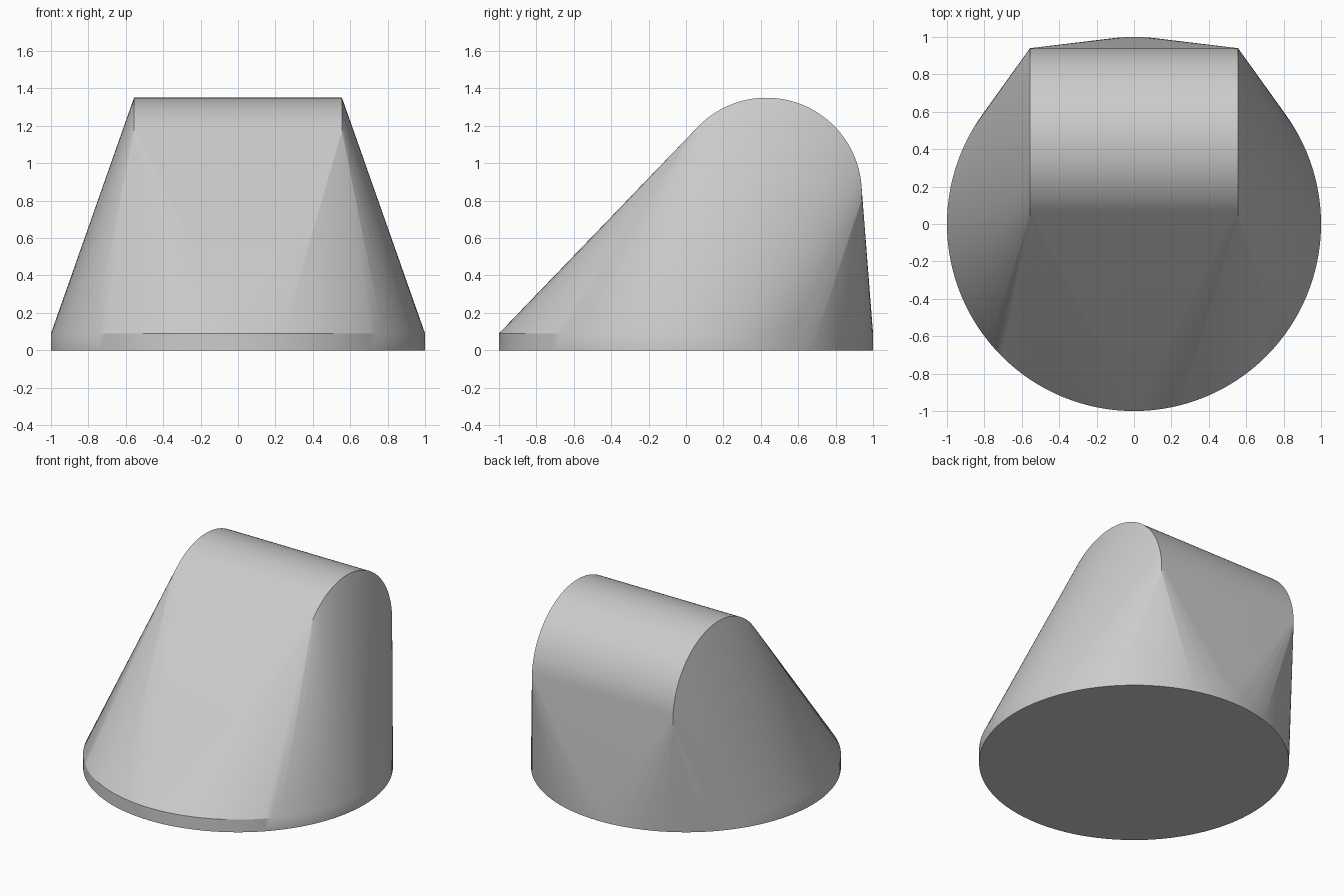
import bpy, bmesh, math

if "Cube" in bpy.data.objects:
    bpy.data.objects.remove(bpy.data.objects["Cube"])

SEG = 128
bm = bmesh.new()


def ring(point):
    for i in range(SEG):
        a = 2 * math.pi * i / SEG
        bm.verts.new(point(math.cos(a), math.sin(a)))


# Round base disc
for z in (0.0, 0.09):
    ring(lambda c, s: (c, s, z))

# Rounded top barrel lying along x
for x in (-0.556, 0.556):
    ring(lambda c, s: (x, 0.43 + 0.51 * c, 0.84 + 0.51 * s))

# Skin stretched tightly over both
bmesh.ops.convex_hull(bm, input=bm.verts[:], use_existing_faces=False)
bmesh.ops.delete(bm, geom=[v for v in bm.verts if not v.link_faces], context='VERTS')
bmesh.ops.dissolve_limit(bm, angle_limit=math.radians(0.05), verts=bm.verts[:], edges=bm.edges[:])
bmesh.ops.recalc_face_normals(bm, faces=bm.faces[:])

mesh = bpy.data.meshes.new("slanted_cap")
bm.to_mesh(mesh)
bm.free()
cap = bpy.data.objects.new("slanted_cap", mesh)
bpy.context.collection.objects.link(cap)

bpy.context.view_layer.objects.active = cap
cap.select_set(True)
bpy.ops.object.shade_smooth_by_angle(angle=math.radians(30))
